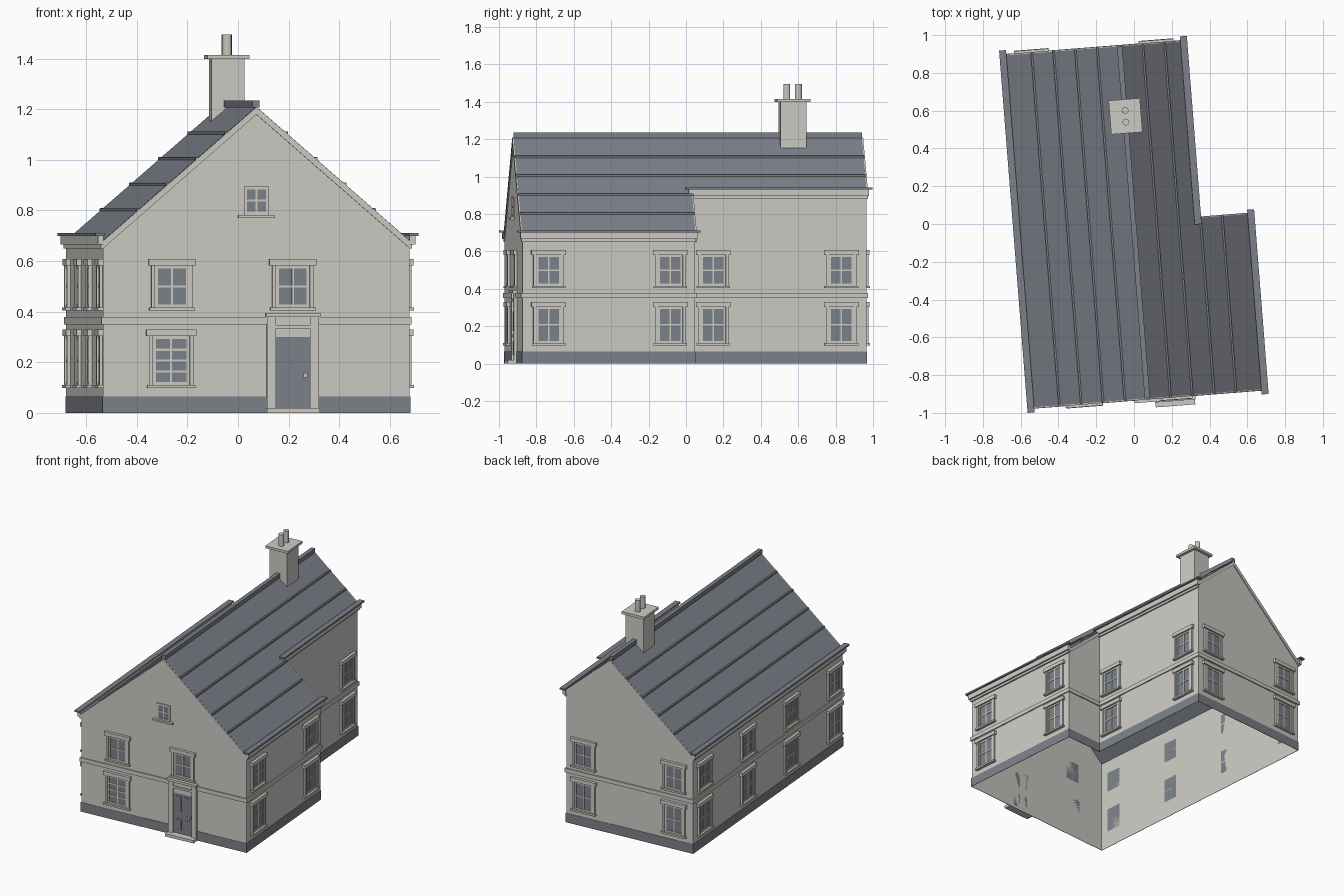
import bpy, bmesh, math
from mathutils import Matrix, Vector

if "Cube" in bpy.data.objects:
    bpy.data.objects.remove(bpy.data.objects["Cube"])


def material(name, rgb):
    m = bpy.data.materials.new(name)
    m.use_nodes = True
    m.diffuse_color = (*rgb, 1)
    m.node_tree.nodes["Principled BSDF"].inputs["Base Color"].default_value = (*rgb, 1)
    return m


STONE = material("pale stone", (0.61, 0.60, 0.56))
SLATE = material("blue grey slate", (0.205, 0.22, 0.255))

# The whole house is turned slightly on its plot
TURN = Matrix.Rotation(math.radians(4.5), 4, "Z")
W, STEP, FRONT, BACK = 0.607, 0.324, -0.925, 0.943
RIDGE, PITCH = 1.21, 0.87


def roof_z(u):
    return RIDGE - PITCH * abs(u)


def finish(name, bm, mat, recalc=True):
    if recalc:
        bmesh.ops.recalc_face_normals(bm, faces=bm.faces)
    me = bpy.data.meshes.new(name)
    bm.to_mesh(me)
    bm.free()
    me.materials.append(mat)
    me.transform(TURN)
    ob = bpy.data.objects.new(name, me)
    bpy.context.scene.collection.objects.link(ob)
    return ob


def add_box(bm, x, y, z, frame=Matrix()):
    mid = Vector([(a + b) / 2 for a, b in (x, y, z)])
    size = [abs(b - a) for a, b in (x, y, z)]
    bmesh.ops.create_cube(bm, size=1, matrix=frame @ Matrix.Translation(mid) @ Matrix.Diagonal((*size, 1)))


def boxes(name, mat, items, frame=Matrix()):
    bm = bmesh.new()
    for x, y, z in items:
        add_box(bm, x, y, z, frame)
    return finish(name, bm, mat)


def add_prism(bm, profile, v0, v1):
    """Extrude a (u, z) profile along the length of the house."""
    face = bm.faces.new([bm.verts.new((u, v0, z)) for u, z in profile])
    ext = bmesh.ops.extrude_face_region(bm, geom=[face])["geom"]
    verts = [g for g in ext if isinstance(g, bmesh.types.BMVert)]
    bmesh.ops.translate(bm, vec=(0, v1 - v0, 0), verts=verts)


# Wall frames: x runs along the wall, -y points outward
def wall(u, v, degrees):
    return Matrix.Translation((u, v, 0)) @ Matrix.Rotation(math.radians(degrees), 4, "Z")


front, back = wall(0, FRONT, 0), wall(0, BACK, 180)
left, right = wall(W, 0, 90), wall(-W, 0, -90)
wing, step = wall(STEP, 0, 90), wall(0, 0, 180)
SPANS = [(front, -W, W), (back, -STEP, W), (left, FRONT, 0), (right, -BACK, -FRONT),
         (wing, 0, BACK), (step, -W, -STEP)]

# Hollow walls, open underneath
bm = bmesh.new()
for v, ends in ((FRONT, (-W, 0, W)), (BACK, (-W, 0, STEP)), (0, (STEP, W))):
    pts = [(ends[0], v, 0), (ends[-1], v, 0)] + [(u, v, roof_z(u) - 0.002) for u in reversed(ends)]
    bm.faces.new([bm.verts.new(p) for p in pts])
for u, v0, v1 in ((-W, FRONT, BACK), (W, FRONT, 0), (STEP, 0, BACK)):
    top = roof_z(u) - 0.002
    bm.faces.new([bm.verts.new(p) for p in ((u, v0, 0), (u, v1, 0), (u, v1, top), (u, v0, top))])
bmesh.ops.remove_doubles(bm, verts=bm.verts, dist=0.0001)
finish("walls", bm, STONE)

# Plinth and string course
for name, mat, out, z in (("plinth", SLATE, 0.003, (0, 0.065)), ("string_course", STONE, 0.008, (0.35, 0.378))):
    bm = bmesh.new()
    for frame, a, b in SPANS:
        add_box(bm, (a - out, b + out), (-out, -0.0005), z, frame)
    finish(name, bm, mat)

# Roof slopes
bm = bmesh.new()
for v0, v1, end in ((FRONT, 0.005, W), (0.005, BACK, STEP)):
    for tip in (-W, end):
        add_prism(bm, [(0, RIDGE), (tip, roof_z(tip)), (tip, roof_z(tip) - 0.02), (0, RIDGE - 0.02)], v0, v1)
finish("roof", bm, SLATE)

# Overlapping slate courses
bm = bmesh.new()
for i in range(1, 5):
    for side in (-1, 1):
        u = 0.116 * i
        z = roof_z(u)
        end = BACK if side < 0 or u < STEP else 0.005
        profile = [(side * u, z), (side * u, z + 0.003), (side * (u + 0.01), z + 0.002),
                   (side * (u + 0.01), roof_z(u + 0.01) - 0.002)]
        add_prism(bm, profile, FRONT - 0.003, end + 0.003)
finish("slate_courses", bm, SLATE)
boxes("ridge_cap", SLATE, [((-0.016, 0.012), (FRONT, BACK), (RIDGE - 0.004, 1.235))])

# Barge boards on the gables
bm = bmesh.new()
for v, a, b in ((FRONT - 0.007, 0, -W), (FRONT - 0.007, 0, W), (BACK, 0, -W), (BACK, 0, STEP), (0.005, STEP, W)):
    add_prism(bm, [(a, roof_z(a) - 0.001), (b, roof_z(b) - 0.001), (b, roof_z(b) - 0.031), (a, roof_z(a) - 0.031)],
              v, v + 0.007)
finish("barge_boards", bm, STONE)

# Eaves: stone fascia with a slate gutter on top
for name, frame, a, b, z in (("left_front", left, FRONT, 0, 0.7), ("right", right, -BACK, -FRONT, 0.7),
                             ("left_back", wing, 0, BACK, 0.93)):
    boxes(name + "_fascia", STONE, [((a - 0.012, b + 0.012), (-0.022, 0), (z - 0.035, z)),
                                    ((a - 0.006, b + 0.006), (-0.01, 0), (z - 0.05, z - 0.035))], frame)
    boxes(name + "_gutter", SLATE, [((a - 0.028, b + 0.028), (-0.033, 0.004), (z, z + 0.011))], frame)


# Windows
def window(name, frame, s, z0, z1, half=0.055, rows=2, small=False):
    rim, jamb = 0.012, (0.0 if small else 0.02)
    edge = half + rim
    boxes(name + "_glass", SLATE, [((s - half, s + half), (-0.003, 0), (z0, z1))], frame)
    bars = [((s - edge, s - half), (-0.007, 0), (z0 - rim, z1 + rim)),
            ((s + half, s + edge), (-0.007, 0), (z0 - rim, z1 + rim)),
            ((s - half, s + half), (-0.007, 0), (z0 - rim, z0)),
            ((s - half, s + half), (-0.007, 0), (z1, z1 + rim)),
            ((s - 0.004, s + 0.004), (-0.006, 0), (z0, z1))]
    for i in range(1, rows):
        z = z0 + (z1 - z0) * i / rows
        bars.append(((s - half, s + half), (-0.006, 0), (z - 0.004, z + 0.004)))
    boxes(name + "_frame", STONE, bars, frame)
    trim = [((s - edge - 0.023, s + edge + 0.023), (-0.021, 0), (z0 - 0.024, z0 - rim))]
    if not small:
        for a, b in ((s - edge - jamb + 0.005, s - edge), (s + edge, s + edge + jamb - 0.005)):
            trim.append(((a, b), (-0.013, 0), (z0 - rim, z1 + rim)))
        trim.append(((s - edge - 0.026, s + edge + 0.026), (-0.019, 0), (z1 + rim, z1 + rim + 0.026)))
    boxes(name + "_surround", STONE, trim, frame)


LOW, HIGH = (0.122, 0.292), (0.428, 0.57)
window("front_lower_window", front, -0.338, *LOW, half=0.061, rows=4)
window("front_upper_right_window", front, -0.335, *HIGH)
window("front_upper_left_window", front, 0.144, *HIGH)
window("gable_window", front, 0, 0.795, 0.882, half=0.037, small=True)
for side, frame, places in (("left", left, (-0.785, -0.133)), ("wing", wing, (0.12, 0.807)),
                            ("right", right, (-0.805, -0.267, 0.273, 0.813)), ("back", back, (-0.193, 0.47))):
    for i, s in enumerate(places):
        window(f"{side}_lower_window_{i + 1}", frame, s, *LOW)
        window(f"{side}_upper_window_{i + 1}", frame, s, *HIGH)

# Door with surround, knob and step
D = 0.144
boxes("door", SLATE, [((D - 0.068, D + 0.068), (-0.006, 0), (0.02, 0.3))]
      + [((D + a, D + a + 0.042), (-0.009, 0), z) for a in (-0.053, 0.011) for z in ((0.045, 0.12), (0.175, 0.28))],
      front)
boxes("door_knob", STONE, [((D + 0.042, D + 0.058), (-0.02, 0), (0.14, 0.158))], front)
boxes("door_surround", STONE,
      [((D - 0.103, D - 0.068), (-0.018, 0), (0, 0.378)), ((D + 0.068, D + 0.103), (-0.018, 0), (0, 0.378)),
       ((D - 0.068, D + 0.068), (-0.01, 0), (0.3, 0.378)), ((D - 0.07, D + 0.07), (-0.02, 0), (0.333, 0.347)),
       ((D - 0.108, D + 0.108), (-0.026, 0), (0.378, 0.394))], front)
boxes("door_step", STONE, [((D - 0.105, D + 0.105), (-0.052, 0), (0, 0.02))], front)

# Chimney stack and pots
C = 0.572
boxes("chimney", STONE, [((-0.065, 0.065), (C - 0.07, C + 0.07), (1.15, 1.398)),
                         ((-0.083, 0.083), (C - 0.09, C + 0.09), (1.398, 1.415))])
bm = bmesh.new()
for v in (C - 0.031, C + 0.031):
    bmesh.ops.create_cone(bm, cap_ends=True, segments=12, radius1=0.018, radius2=0.018, depth=0.085,
                          matrix=Matrix.Translation((0, v, 1.453)))
finish("chimney_pots", bm, STONE)
